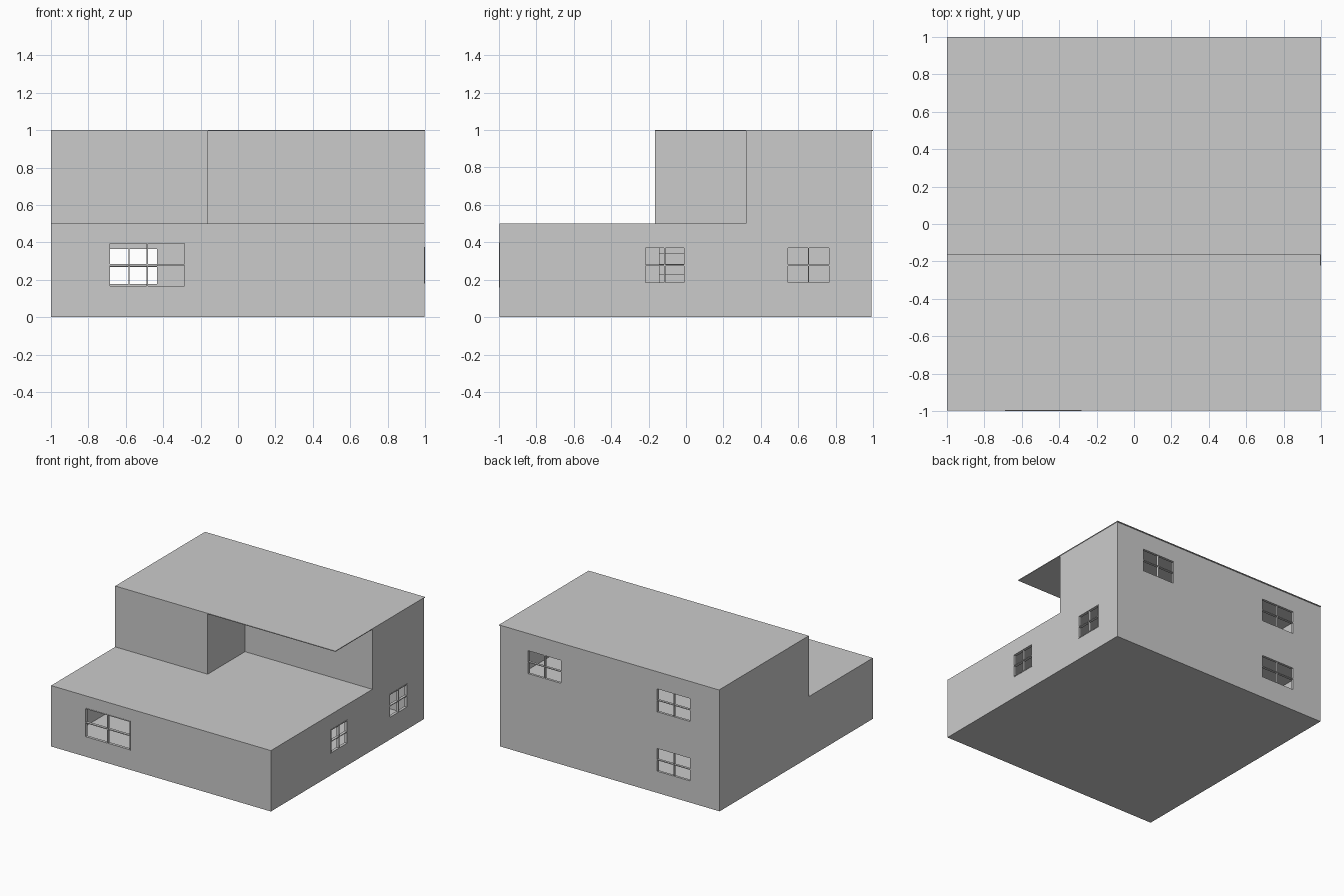
import bpy, bmesh

if "Cube" in bpy.data.objects:
    bpy.data.objects.remove(bpy.data.objects["Cube"])

T = 0.02          # wall thickness
BACK = 0.992      # back wall sits just inside the roof edge


def prism(name, outline, z0, z1):
    """Extrude a plan outline between two heights."""
    bm = bmesh.new()
    face = bm.faces.new([bm.verts.new((x, y, z0)) for x, y in outline])
    top = bmesh.ops.extrude_face_region(bm, geom=[face])["geom"]
    bmesh.ops.translate(bm, vec=(0, 0, z1 - z0),
                        verts=[v for v in top if isinstance(v, bmesh.types.BMVert)])
    bmesh.ops.recalc_face_normals(bm, faces=bm.faces)
    mesh = bpy.data.meshes.new(name)
    bm.to_mesh(mesh)
    bm.free()
    ob = bpy.data.objects.new(name, mesh)
    bpy.context.collection.objects.link(ob)
    return ob


def box(name, x, y, z):
    return prism(name, [(x[0], y[0]), (x[1], y[0]), (x[1], y[1]), (x[0], y[1])], *z)


def cut(target, cutter):
    mod = target.modifiers.new(cutter.name, "BOOLEAN")
    mod.operation = "DIFFERENCE"
    mod.solver = "EXACT"
    mod.object = cutter
    cutter.hide_render = True
    cutter.hide_viewport = True
    cutter.display_type = "WIRE"


def window(wall, name, axis, a, z, depth):
    """Cut an opening along a wall and fit a frame with crossing bars."""
    def part(label, span, height, d):
        args = (span, d) if axis == "x" else (d, span)
        return box(name + label, *args, height)
    cut(wall, part("_opening_cutter", a, z, (depth[0] - 0.03, depth[1] + 0.03)))
    w = 0.006
    mid, zm = sum(a) / 2, (z[0] + z[1]) / 2
    for i, c in enumerate((a[0] + w / 2, mid, a[1] - w / 2)):
        part(f"_upright_{i}", (c - w / 2, c + w / 2), z, depth)
    for i, c in enumerate((z[0] + w / 2, zm, z[1] - w / 2)):
        part(f"_rail_{i}", a, (c - w / 2, c + w / 2), depth)


# Ground storey: hollow box with floor and deck
lower = box("ground_storey", (-1, 0.997), (-0.997, BACK), (0, 0.5))
cut(lower, box("ground_room_cutter", (-1 + T, 0.997 - T), (-0.997 + T, BACK - T), (0.012, 0.485)))

# Upper storey: L-shaped plan around the covered terrace
x0, x1, y0, y1 = -0.16, 0.997, -0.165, 0.32
upper = prism("upper_storey", [(-1, y0), (x0, y0), (x0, y1), (x1, y1), (x1, BACK), (-1, BACK)], 0.5, 0.994)
cut(upper, prism("upper_room_cutter",
                 [(-1 + T, y0 + T), (x0 - T, y0 + T), (x0 - T, y1 + T), (x1 - T, y1 + T),
                  (x1 - T, BACK - T), (-1 + T, BACK - T)], 0.505, 0.985))

# Flat roof carried over the terrace
box("roof", (-1, 1), (y0, 1), (0.994, 1))

# Windows
window(lower, "front_window", "x", (-0.69, -0.28), (0.16, 0.40), (-1, -0.997 + T))
for i, span in enumerate(((-0.222, -0.005), (0.54, 0.77))):
    window(lower, f"side_window_{i}", "y", span, (0.18, 0.375), (0.997 - T, 1))
back = (BACK - T, BACK)
window(lower, "back_lower_window", "x", (-0.737, -0.427), (0.172, 0.37), back)
for i, span in enumerate(((-0.737, -0.427), (0.436, 0.745))):
    window(upper, f"back_upper_window_{i}", "x", span, (0.66, 0.86), back)

# Indoor stair glimpsed through the side window
for i in range(8):
    x = 0.3 - i * 0.07
    box(f"stair_step_{i}", (x - 0.07, x), (-0.145, 0.08), (0.012, 0.065 + i * 0.055))
